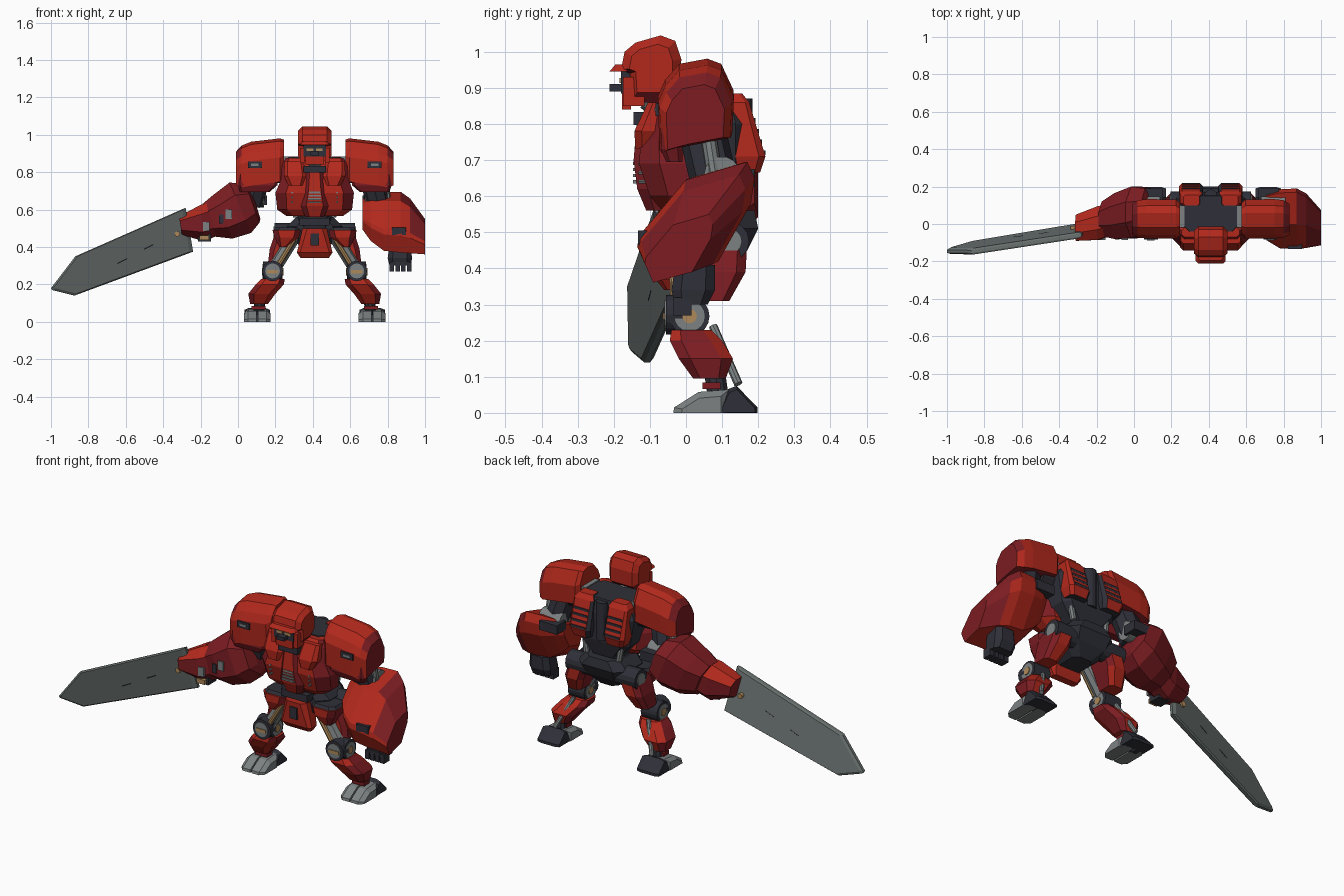
import bpy, bmesh, math
from mathutils import Vector

old = bpy.data.objects.get("Cube")
if old:
    bpy.data.objects.remove(old, do_unlink=True)

CENTRE = 0.41  # the body's middle; the long blade pushes it off to +x


def material(name, colour):
    mat = bpy.data.materials.new(name)
    mat.use_nodes = True
    mat.diffuse_color = (*colour, 1)
    mat.node_tree.nodes["Principled BSDF"].inputs["Base Color"].default_value = (*colour, 1)
    return mat


RED = material("red", (.45, .022, .012))
DARK_RED = material("dark red", (.2, .012, .016))
CHARCOAL = material("charcoal", (.028, .029, .04))
STEEL = material("blade grey", (.14, .165, .16))
METAL = material("light grey metal", (.2, .22, .22))
BRASS = material("brass", (.42, .25, .1))


def loft(name, rings, colour, side=1, second=None, rule=None):
    """Skin rings of (distance from body middle, y, z); rule picks faces of the second colour."""
    bm = bmesh.new()
    loops = [[bm.verts.new((CENTRE + side * u, y, z)) for u, y, z in ring] for ring in rings]
    n = len(loops[0])
    for a, b in zip(loops, loops[1:]):
        for i in range(n):
            j = (i + 1) % n
            bm.faces.new((a[i], a[j], b[j], b[i]))
    bm.faces.new(loops[0])
    bm.faces.new(loops[-1])
    bmesh.ops.recalc_face_normals(bm, faces=bm.faces)
    bm.normal_update()
    if rule:
        for f in bm.faces:
            f.material_index = int(rule(Vector((f.normal.x * side, f.normal.y, f.normal.z))))
    mesh = bpy.data.meshes.new(name)
    bm.to_mesh(mesh)
    bm.free()
    mesh.materials.append(colour)
    if second:
        mesh.materials.append(second)
    obj = bpy.data.objects.new(name, mesh)
    bpy.context.collection.objects.link(obj)


def octagon(u0, u1, y0, y1, z, cut):
    c = cut * min(u1 - u0, y1 - y0)
    return [(u0 + c, y0, z), (u1 - c, y0, z), (u1, y0 + c, z), (u1, y1 - c, z),
            (u1 - c, y1, z), (u0 + c, y1, z), (u0, y1 - c, z), (u0, y0 + c, z)]


def tower(name, sections, colour, side=1, cut=.22, **kw):
    """Stack of chamfered rectangles, each (z, u0, u1, y0, y1)."""
    loft(name, [octagon(*s[1:], s[0], cut) for s in sections], colour, side, **kw)


def shell(name, profile, layers, colour, side=1, **kw):
    """Side profile of (y, z) carried across; layers are (u, scale, y shift, z shift)."""
    cy = sum(p[0] for p in profile) / len(profile)
    cz = sum(p[1] for p in profile) / len(profile)
    rings = [[(u, cy + (y - cy) * k + dy, cz + (z - cz) * k + dz) for y, z in profile]
             for u, k, dy, dz in layers]
    loft(name, rings, colour, side, **kw)


def box(name, u, y, z, size, colour, side=1):
    w, d, h = (s / 2 for s in size)
    ring = lambda v: [(u - w, y - d, v), (u + w, y - d, v), (u + w, y + d, v), (u - w, y + d, v)]
    loft(name, [ring(z - h), ring(z + h)], colour, side)


def rod(name, a, b, radius, colour, side=1, sides=14):
    a, b = Vector(a), Vector(b)
    turn = (b - a).to_track_quat("Z", "Y")
    arc = [turn @ Vector((math.cos(t), math.sin(t), 0)) * radius
           for t in (2 * math.pi * i / sides for i in range(sides))]
    loft(name, [[end + p for p in arc] for end in (a, b)], colour, side)


flank = lambda n: abs(n.x) > .6
SIDES = (("left", 1), ("right", -1))

# Head: faceted helmet, visor, brow and jaw
shell("helmet", [(-.18, .95), (-.17, 1.0), (-.14, 1.025), (-.07, 1.045), (-.03, 1.03), (-.013, .98),
                 (-.015, .9), (-.06, .86), (-.15, .86), (-.155, .94)],
      [(-.09, .72, 0, 0), (-.066, 1, 0, 0), (.066, 1, 0, 0), (.09, .72, 0, 0)], RED,
      second=DARK_RED, rule=lambda n: n.z < -.3)
box("visor", 0, -.155, .915, (.12, .05, .06), CHARCOAL)
tower("brow", [(.945, -.08, .08, -.212, -.15), (.965, -.065, .065, -.195, -.15)], RED)
box("mouth_guard", 0, -.19, .9, (.045, .045, .02), CHARCOAL)
box("chin", 0, -.165, .868, (.1, .025, .055), RED)
rod("neck", (0, -.1, .88), (0, .02, .79), .045, METAL)
for label, s in SIDES:
    box(label + "_eye", .025, -.181, .92, (.035, .006, .014), BRASS, s)
    box(label + "_cheek", .067, -.145, .89, (.025, .06, .08), RED, s)

# Torso core, chest armour and abdomen
tower("torso_core", [(.5, -.08, .08, -.04, .13), (.57, -.09, .09, -.06, .15), (.65, -.16, .16, -.05, .17),
                     (.8, -.185, .185, -.05, .17), (.88, -.14, .14, -.04, .15)], CHARCOAL, cut=.15)
tower("chest_armour", [(.565, -.15, .15, -.07, .05), (.6, -.2, .2, -.1, .07), (.69, -.21, .21, -.13, .06),
                       (.76, -.18, .18, -.125, .04), (.84, -.175, .175, -.095, .01),
                       (.875, -.155, .155, -.07, -.02)], RED, cut=.3, second=DARK_RED, rule=flank)
tower("abdomen_plate", [(.56, -.05, .05, -.11, 0), (.62, -.075, .075, -.135, 0), (.7, -.06, .06, -.145, 0),
                        (.82, -.045, .045, -.135, 0)], RED, second=DARK_RED, rule=lambda n: abs(n.x) > .4)
box("collar", 0, -.12, .815, (.12, .05, .035), CHARCOAL)
for i in range(4):
    box("abdomen_vent", 0, -.14, .64 + i * .017, (.075 - i * .005, .014, .009), METAL)
for label, s in SIDES:
    tower(label + "_chest_plate", [(.73, .06, .14, -.14, -.05), (.78, .045, .165, -.143, -.05),
                                   (.86, .06, .16, -.105, -.04)], RED, s)
    box(label + "_collar_strut", .155, .04, .86, (.03, .12, .05), METAL, s)
    rod(label + "_side_pipe", (.14, .13, .83), (.1, .15, .56), .016, METAL, s, 8)
    for i in range(3):
        rod(label + "_chest_bolt", (.12, -.09, .64 + i * .025), (.12, -.132, .64 + i * .025), .006, METAL, s, 6)

    # Backpack with louvres
    tower(label + "_backpack", [(.665, .05, .155, .1, .205), (.71, .04, .17, .1, .22),
                                (.86, .045, .165, .1, .175), (.885, .06, .145, .1, .155)], RED, s, cut=.15,
          second=CHARCOAL, rule=lambda n: n.x < -.6 or n.z < -.5)
    for i in range(4):
        z = .72 + i * .03
        box(label + "_louvre", .105, .2185 - (z - .71) * .3, z, (.09, .008, .013), CHARCOAL, s)
rod("spine_tank", (0, .15, .66), (0, .15, .87), .035, CHARCOAL)

# Pelvis and skirts
tower("pelvis", [(.39, -.06, .06, -.03, .12), (.45, -.13, .13, -.04, .17), (.51, -.15, .15, -.04, .2),
                 (.56, -.1, .1, -.04, .19)], CHARCOAL)
tower("front_skirt", [(.34, -.075, .075, -.06, -.02), (.37, -.095, .095, -.085, -.01),
                      (.5, -.065, .065, -.095, .02)], RED)
box("skirt_slot", 0, -.093, .44, (.045, .012, .065), CHARCOAL)
box("waist_block", 0, -.06, .535, (.16, .06, .04), CHARCOAL)

shoulder = [(-.08, .875), (-.06, .92), (-.02, .965), (.06, .98), (.1, .965), (.135, .89), (.13, .785),
            (0, .76), (-.075, .74)]
for label, s in SIDES:
    tower(label + "_hip_skirt", [(.4, .15, .19, -.05, .04), (.45, .085, .215, -.07, .06),
                                 (.49, .075, .225, -.07, .06)], RED, s, second=DARK_RED, rule=flank)
    tower(label + "_hip_cap", [(.49, .07, .22, -.06, .06), (.505, .08, .21, -.05, .06)], CHARCOAL, s)

    # Thigh, knee and shin
    tower(label + "_thigh", [(.31, .165, .25, .01, .12), (.39, .125, .24, .01, .165), (.48, .09, .21, 0, .17)],
          RED, s, second=DARK_RED, rule=flank)
    rod(label + "_hip_joint", (.08, .12, .475), (.215, .12, .475), .055, CHARCOAL, s)
    rod(label + "_hip_hub", (.2, .12, .475), (.22, .12, .475), .035, METAL, s)
    rod(label + "_thigh_bone", (.1, 0, .47), (.225, .01, .27), .035, METAL, s, 8)
    rod(label + "_thigh_piston", (.11, -.035, .44), (.19, -.03, .31), .013, BRASS, s, 8)
    rod(label + "_knee", (.175, .01, .268), (.275, .01, .268), .055, CHARCOAL, s, 18)
    rod(label + "_knee_ring", (.172, .01, .268), (.278, .01, .268), .042, METAL, s, 18)
    rod(label + "_knee_hub", (.168, .01, .268), (.282, .01, .268), .02, BRASS, s)
    rod(label + "_knee_cap", (.225, -.055, .272), (.225, 0, .272), .055, CHARCOAL, s, 16)
    rod(label + "_knee_cap_ring", (.225, -.059, .272), (.225, -.05, .272), .04, METAL, s, 16)
    box(label + "_knee_bar", .225, -.058, .268, (.06, .012, .018), BRASS, s)
    tower(label + "_shin", [(.095, .25, .345, .02, .11), (.15, .21, .355, -.02, .13),
                            (.2, .165, .315, -.045, .1), (.23, .16, .285, -.04, .07)],
          RED, s, second=DARK_RED, rule=flank)
    rod(label + "_calf_pipe", (.23, .075, .24), (.3, .145, .08), .012, METAL, s, 8)

    # Foot: ankle, split toes and heel
    rod(label + "_ankle", (.3, .09, .04), (.29, .075, .14), .03, CHARCOAL, s, 10)
    box(label + "_ankle_band", .3, .07, .075, (.075, .05, .018), DARK_RED, s)
    for direction in (-1, 1):
        shell(label + "_toe", [(-.035, 0), (-.033, .015), (.035, .058), (.12, .065), (.12, 0)],
              [(.307 + direction * d, k, 0, dz) for d, k, dz in
               ((.004, 1, 0), (.05, 1, 0), (.072, .7, -.008))], METAL, s)
    shell(label + "_heel", [(.085, 0), (.115, .065), (.14, .075), (.198, .015), (.198, 0)],
          [(.24, .85, 0, -.004), (.265, 1, 0, 0), (.35, 1, 0, 0), (.375, .85, 0, -.004)], CHARCOAL, s)

    # Shoulder and upper arm
    shell(label + "_pauldron", shoulder, [(.165, .8, 0, .015), (.185, .97, 0, .004), (.34, .98, 0, -.015),
                                          (.39, .93, 0, -.03), (.422, .75, 0, -.045)],
          RED, s, second=DARK_RED, rule=lambda n: n.x > .62 or n.z < -.3)
    tower(label + "_pauldron_flap", [(.695, .24, .4, -.055, -.01), (.73, .2, .412, -.07, -.01),
                                     (.79, .2, .41, -.068, -.01)], DARK_RED, s)
    box(label + "_pauldron_vent", .32, -.078, .84, (.075, .012, .035), CHARCOAL, s)
    box(label + "_vent_bar", .32, -.083, .84, (.04, .008, .012), METAL, s)
    rod(label + "_shoulder_axle", (.12, .05, .8), (.25, .05, .8), .06, CHARCOAL, s)
    rod(label + "_upper_arm", (.3, .04, .8), (.34, .08, .63), .065, CHARCOAL, s, 8)
    rod(label + "_arm_piston", (.375, .06, .78), (.385, .08, .65), .022, METAL, s, 10)
    rod(label + "_elbow", (.27, .1, .66), (.4, .1, .66), .05, METAL, s)
    box(label + "_elbow_guard", .31, .15, .65, (.11, .08, .05), CHARCOAL, s)

# Left forearm and fist
shell("left_forearm", [(-.135, .46), (-.13, .49), (0, .645), (.17, .695), (.19, .65), (.18, .58),
                       (.09, .42), (-.095, .37)],
      [(.255, .5, .02, .04), (.3, .78, .01, .025), (.37, .97, 0, .005), (.46, 1, 0, 0),
       (.51, .9, -.01, -.02), (.59, .58, -.05, -.08)],
      RED, second=DARK_RED, rule=lambda n: n.x > .4)
box("left_forearm_vent", .45, -.118, .485, (.075, .03, .04), CHARCOAL)
tower("left_fist", [(.3, .4, .515, -.03, .06), (.34, .39, .52, -.04, .08), (.41, .4, .515, -.03, .08)], CHARCOAL)
for i in range(4):
    box("left_finger", .412 + i * .031, -.01, .295, (.024, .05, .05), CHARCOAL)


# Right forearm: barrel and wrist hood slanting down towards the blade
def slanted(top, bottom, y0, y1):
    t, b = Vector((top[0] - CENTRE, 0, top[1])), Vector((bottom[0] - CENTRE, 0, bottom[1]))
    spots = ((0, .3), (0, .7), (.25, 1), (.75, 1), (1, .7), (1, .3), (.75, 0), (.25, 0))
    return [t.lerp(b, v) + Vector((0, y0 + (y1 - y0) * w, 0)) for v, w in spots]


loft("right_forearm", [slanted((.075, .7), (.12, .55), .02, .15), slanted((.04, .735), (.115, .53), -.04, .19),
                       slanted((-.045, .745), (.07, .475), -.075, .2),
                       slanted((-.13, .68), (-.03, .445), -.08, .165),
                       slanted((-.19, .63), (-.12, .455), -.065, .12)], DARK_RED)
loft("right_wrist_hood", [slanted((-.12, .65), (-.09, .47), -.055, .11),
                          slanted((-.2, .625), (-.18, .43), -.085, .095),
                          slanted((-.315, .565), (-.3, .465), -.09, .05)],
     DARK_RED, second=RED, rule=lambda n: n.z > .6)
for x, z in ((-.05, .575), (-.17, .51)):
    box("right_forearm_vent", x - CENTRE, -.078, z, (.035, .016, .05), METAL)
box("right_forearm_slot", -.09 - CENTRE, -.074, .55, (.025, .02, .05), CHARCOAL)
rod("wrist_pin", (-.325 - CENTRE, -.07, .47), (-.325 - CENTRE, -.01, .47), .014, BRASS)
box("right_fist", -.18 - CENTRE, -.02, .45, (.07, .07, .04), CHARCOAL)
box("right_fist_plate", -.18 - CENTRE, -.06, .45, (.05, .03, .025), BRASS)

# Blade: bevelled slab, leaning a little
outline = [(-1, .18), (-.87, .35), (-.28, .61), (-.24, .375), (-.875, .14), (-.995, .17)]
lean = lambda x, z: -.16 + .24 * (x + 1) - .2 * (z - .25)


def blade_ring(scale, offset):
    mx, mz = -.62, .36
    pts = [(mx + (x - mx) * scale, mz + (z - mz) * scale) for x, z in outline]
    return [(x - CENTRE, lean(x, z) + offset, z) for x, z in pts]


loft("blade", [blade_ring(.95, -.017), blade_ring(1, -.008), blade_ring(1, .008), blade_ring(.95, .017)], STEEL)
for x, z in ((-.48, .4), (-.62, .325)):
    ends = [(x + d - CENTRE, lean(x + d, z + d / 2), z + d / 2) for d in (-.025, .025)]
    rod("blade_slot", *ends, .0185, CHARCOAL, sides=4)
